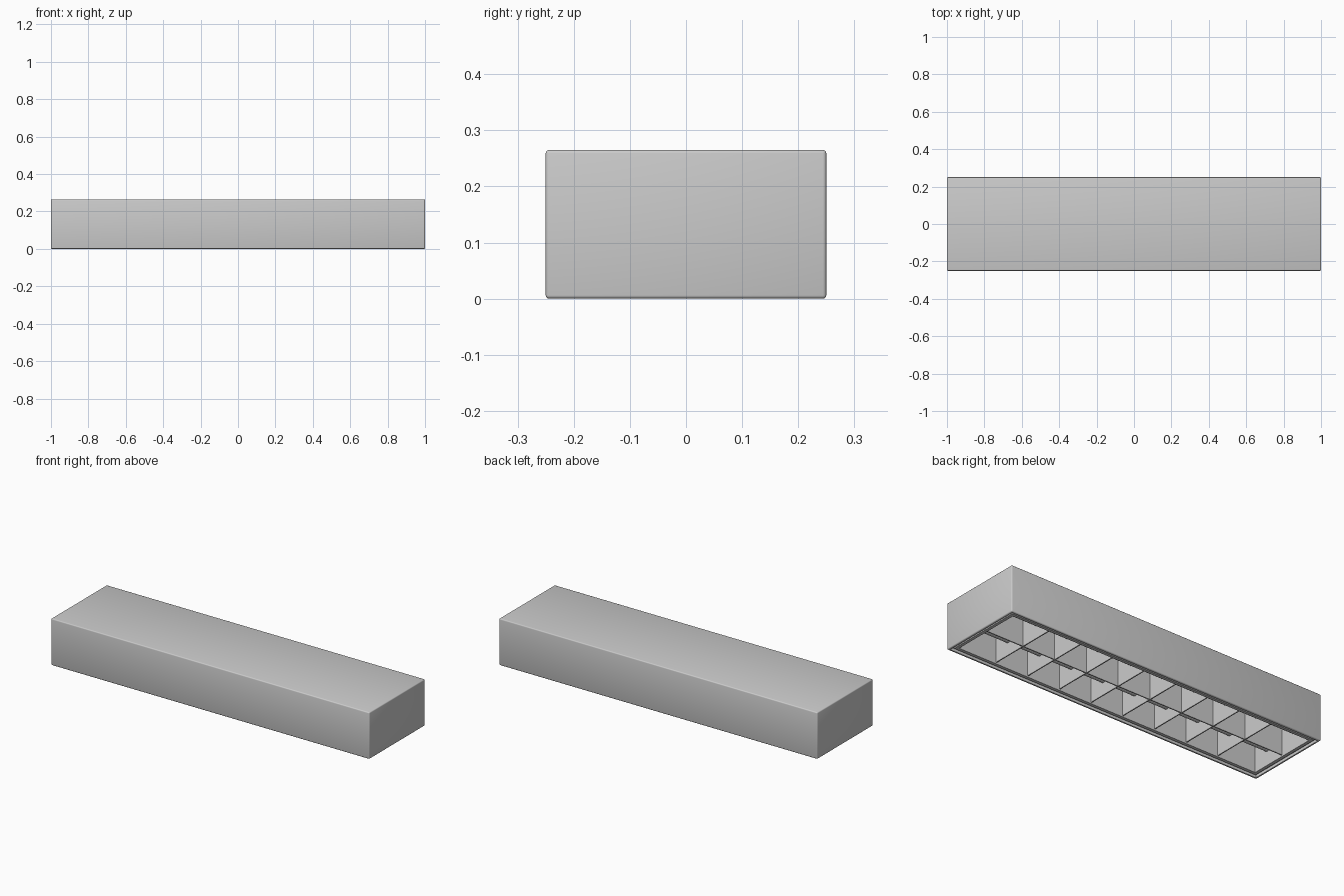
import bpy, bmesh, math

if "Cube" in bpy.data.objects:
    bpy.data.objects.remove(bpy.data.objects["Cube"])

L, W, H = 2.0, 0.5, 0.265


def finish(name, bm):
    mesh = bpy.data.meshes.new(name)
    bm.to_mesh(mesh)
    bm.free()
    obj = bpy.data.objects.new(name, mesh)
    bpy.context.collection.objects.link(obj)
    return obj


def box(bm, center, size):
    verts = bmesh.ops.create_cube(bm, size=1)["verts"]
    bmesh.ops.scale(bm, vec=size, verts=verts)
    bmesh.ops.translate(bm, vec=center, verts=verts)


# Housing: rounded box, stepped rim underneath, hollow inside
bm = bmesh.new()
box(bm, (0, 0, H / 2), (L, W, H))
bmesh.ops.bevel(bm, geom=bm.edges[:], offset=0.006, segments=3,
                profile=0.5, affect='EDGES')
bm.normal_update()
bottom = max((f for f in bm.faces if f.normal.z < -0.99), key=lambda f: f.calc_area())
for thickness, depth in ((0.006, 0), (0.0005, -0.015), (0.012, 0),
                         (0.0005, 0.01), (0.018, 0), (0.0005, -0.245)):
    bmesh.ops.inset_individual(bm, faces=[bottom], thickness=thickness,
                               depth=depth, use_even_offset=True)
    bm.normal_update()
housing = finish("housing", bm)
bpy.context.view_layer.objects.active = housing
housing.select_set(True)
bpy.ops.object.shade_smooth_by_angle(angle=math.radians(35))
housing.select_set(False)

# Louver grid: cross fins and one lengthwise divider
bm = bmesh.new()
fin_low, fin_top = 0.012, 0.249
mid, tall = (fin_low + fin_top) / 2, fin_top - fin_low
for i in range(8):
    box(bm, ((i - 3.5) * 0.205, 0, mid), (0.006, 0.412, tall))
box(bm, (0, 0, mid), (1.912, 0.006, tall))
finish("louver_grid", bm)

# Lamp tubes
for side, y in (("front", -0.11), ("back", 0.11)):
    bpy.ops.mesh.primitive_cylinder_add(vertices=20, radius=0.018, depth=1.91,
                                        location=(0, y, 0.1),
                                        rotation=(0, math.pi / 2, 0))
    tube = bpy.context.object
    tube.name = side + "_lamp_tube"
    bpy.ops.object.shade_smooth_by_angle(angle=math.radians(35))
